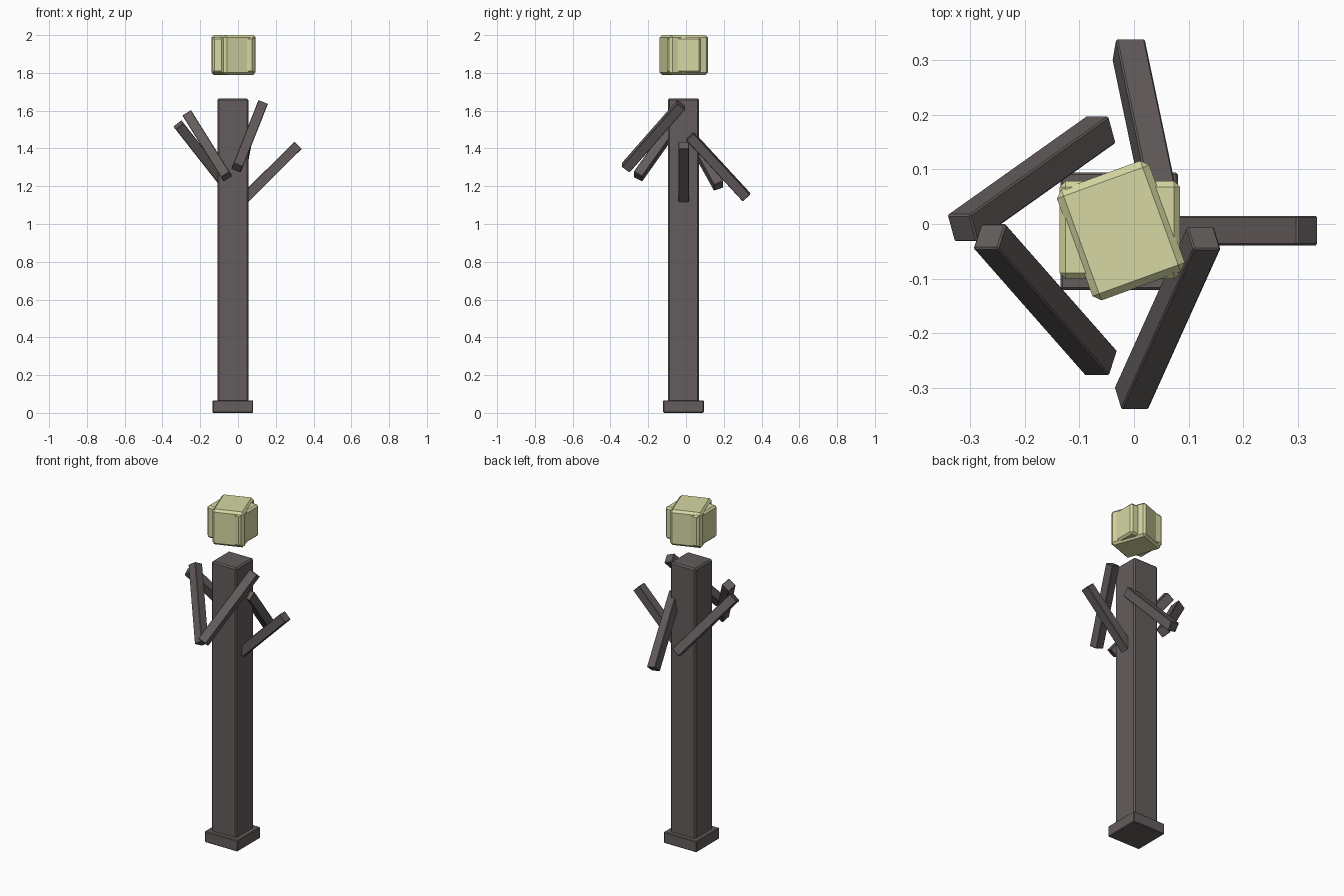
import bpy
import math
from mathutils import Matrix, Vector

cube = bpy.data.objects.get("Cube")
if cube:
    bpy.data.objects.remove(cube, do_unlink=True)


def make_material(name, colour):
    mat = bpy.data.materials.new(name)
    mat.use_nodes = True
    mat.diffuse_color = (*colour, 1)
    mat.node_tree.nodes["Principled BSDF"].inputs["Base Color"].default_value = (*colour, 1)
    return mat


bark = make_material("dark bark", (0.125, 0.107, 0.106))
glow = make_material("pale yellow", (0.67, 0.68, 0.36))


def box(name, centre, size, mat, rotation=None, bevel=0.004):
    """Bevelled flat-shaded box."""
    bpy.ops.mesh.primitive_cube_add(size=1)
    obj = bpy.context.object
    obj.name = name
    obj.data.transform(Matrix.Diagonal((*size, 1)))
    turn = rotation.to_4x4() if rotation else Matrix.Identity(4)
    obj.matrix_world = Matrix.Translation(centre) @ turn
    obj.data.materials.append(mat)
    mod = obj.modifiers.new("Bevel", "BEVEL")
    mod.width = bevel
    mod.segments = 1
    return obj


def branch(name, low, high, width=0.054):
    """Square bar between two end centres, tilted about x and then y."""
    low, high = Vector(low), Vector(high)
    along = (high - low).normalized()
    side = Vector((0, 1, 0)).cross(along).normalized()
    up = along.cross(side)
    turn = Matrix((side, up, along)).transposed()
    box(name, (low + high) / 2, (width, width, (high - low).length), bark, turn, 0.003)


# Trunk and foot
CX, CY = -0.027, -0.013
box("foot", (CX, CY, 0.033), (0.215, 0.215, 0.066), bark)
box("trunk", (CX, CY, 0.85), (0.164, 0.164, 1.63), bark, bevel=0.008)

# Branches
branch("left_branch", (0.0, -0.012, 1.10), (0.318, -0.012, 1.417))
branch("front_left_branch", (-0.005, -0.32, 1.297), (0.128, -0.025, 1.632))
branch("front_right_branch", (-0.06, -0.255, 1.25), (-0.265, -0.022, 1.578))
branch("back_right_branch", (-0.06, 0.173, 1.20), (-0.315, -0.008, 1.525))
branch("back_branch", (-0.01, 0.32, 1.142), (0.053, 0.02, 1.467))

# Floating lamp of two crossed blocks
box("lamp_core", (-0.026, -0.011, 1.895), (0.22, 0.18, 0.19), glow, bevel=0.011)
box("lamp_shell", (-0.024, -0.012, 1.895), (0.18, 0.216, 0.21), glow,
    Matrix.Rotation(math.radians(20), 3, "Z"), 0.013)
